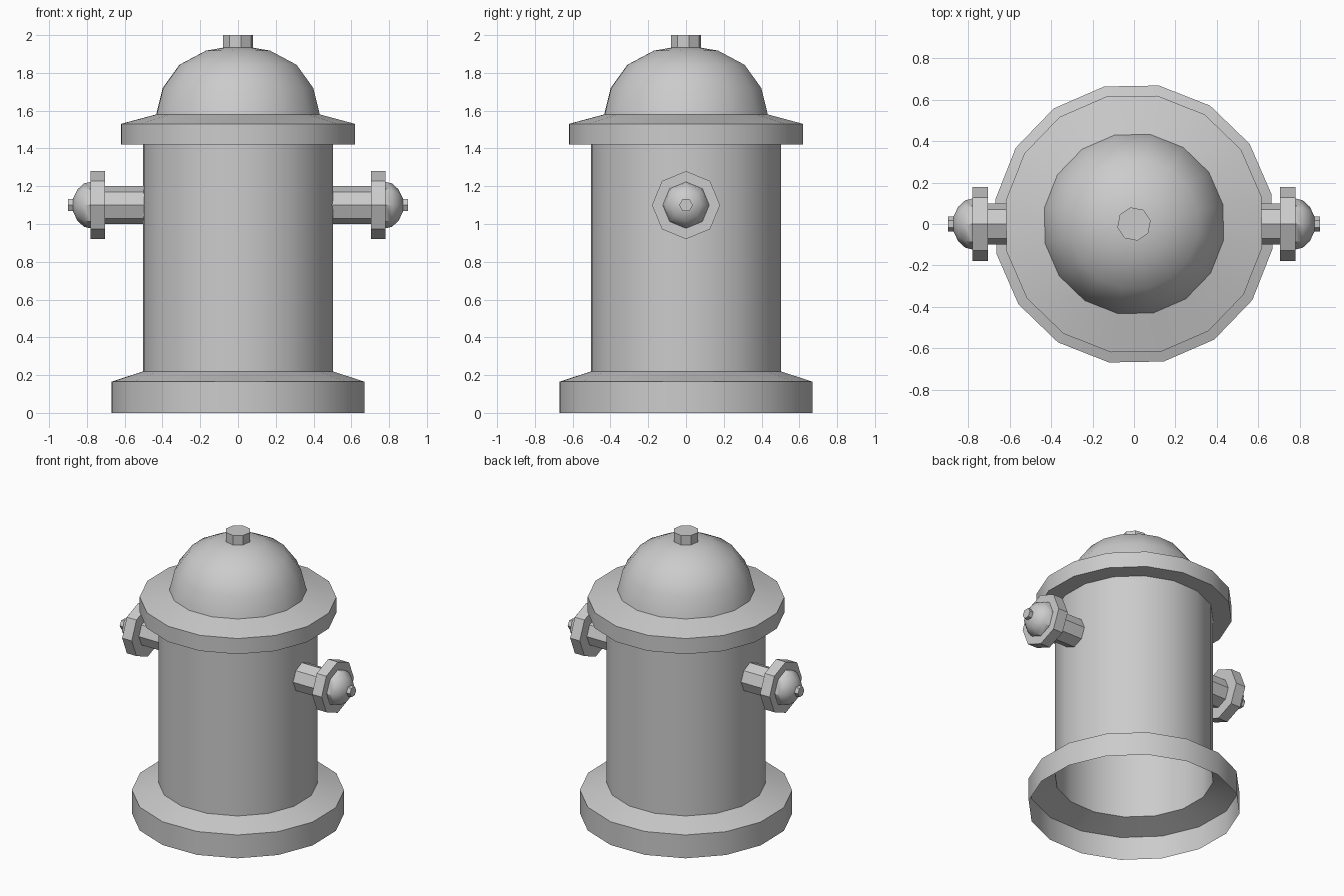
import bpy, math
from mathutils import Matrix

cube = bpy.data.objects.get("Cube")
if cube:
    bpy.data.objects.remove(cube, do_unlink=True)

grey = bpy.data.materials.new("cast_grey")
grey.use_nodes = True
colour = (0.6, 0.6, 0.6, 1)
grey.diffuse_color = colour
grey.node_tree.nodes["Principled BSDF"].inputs["Base Color"].default_value = colour


def revolve(name, profile, sides, turn=0.0, matrix=Matrix(), cap=False):
    """Spin (radius, height) points around z; optionally close the top."""
    verts, faces = [], []
    for r, z in profile:
        for i in range(sides):
            a = turn + math.tau * i / sides
            verts.append((r * math.cos(a), r * math.sin(a), z))
    for k in range(len(profile) - 1):
        for i in range(sides):
            j = (i + 1) % sides
            a, b = k * sides, (k + 1) * sides
            faces.append((a + i, a + j, b + j, b + i))
    if cap:
        faces.append(tuple(range(len(verts) - sides, len(verts))))
    mesh = bpy.data.meshes.new(name)
    mesh.from_pydata(verts, [], faces)
    mesh.transform(matrix)
    mesh.materials.append(grey)
    obj = bpy.data.objects.new(name, mesh)
    bpy.context.collection.objects.link(obj)
    bpy.ops.object.select_all(action="DESELECT")
    obj.select_set(True)
    bpy.context.view_layer.objects.active = obj
    bpy.ops.object.shade_smooth_by_angle(angle=math.radians(35))
    return obj


# Main barrel parts share one sixteen-sided rotation; the underside is open
SIDES = 16
TURN = math.radians(12.25)
revolve("base_flange", [(0.68, 0), (0.68, 0.165), (0.51, 0.22)], SIDES, TURN)
revolve("barrel", [(0.51, 0.22), (0.51, 1.42)], SIDES, TURN)
revolve("top_flange", [(0.51, 1.42), (0.63, 1.42), (0.63, 1.53), (0.44, 1.58)], SIDES, TURN)
revolve("bonnet", [(0.44, 1.58), (0.405, 1.72), (0.315, 1.843), (0.172, 1.918), (0.06, 1.937)],
        SIDES, TURN, cap=True)
revolve("bonnet_nut", [(0.082, 1.92), (0.082, 2.0)], 8, math.radians(12), cap=True)

# Side outlets, turned so the profile height runs outwards along x
for side, yaw in (("left", 0), ("right", math.pi)):
    place = (Matrix.Translation((0, 0, 1.1)) @ Matrix.Rotation(yaw, 4, "Z")
             @ Matrix.Rotation(math.pi / 2, 4, "Y"))
    revolve(side + "_outlet_pipe", [(0.1, 0.47), (0.1, 0.71)], 8, 0, place)
    revolve(side + "_outlet_flange",
            [(0.09, 0.705), (0.18, 0.705), (0.18, 0.78), (0.12, 0.78)], 8, 0, place)
    revolve(side + "_outlet_cap",
            [(0.123, 0.78), (0.115, 0.815), (0.083, 0.85), (0.035, 0.873)], 8, 0, place, True)
    revolve(side + "_outlet_nut", [(0.036, 0.865), (0.036, 0.9)], 6, math.pi / 2, place, True)
